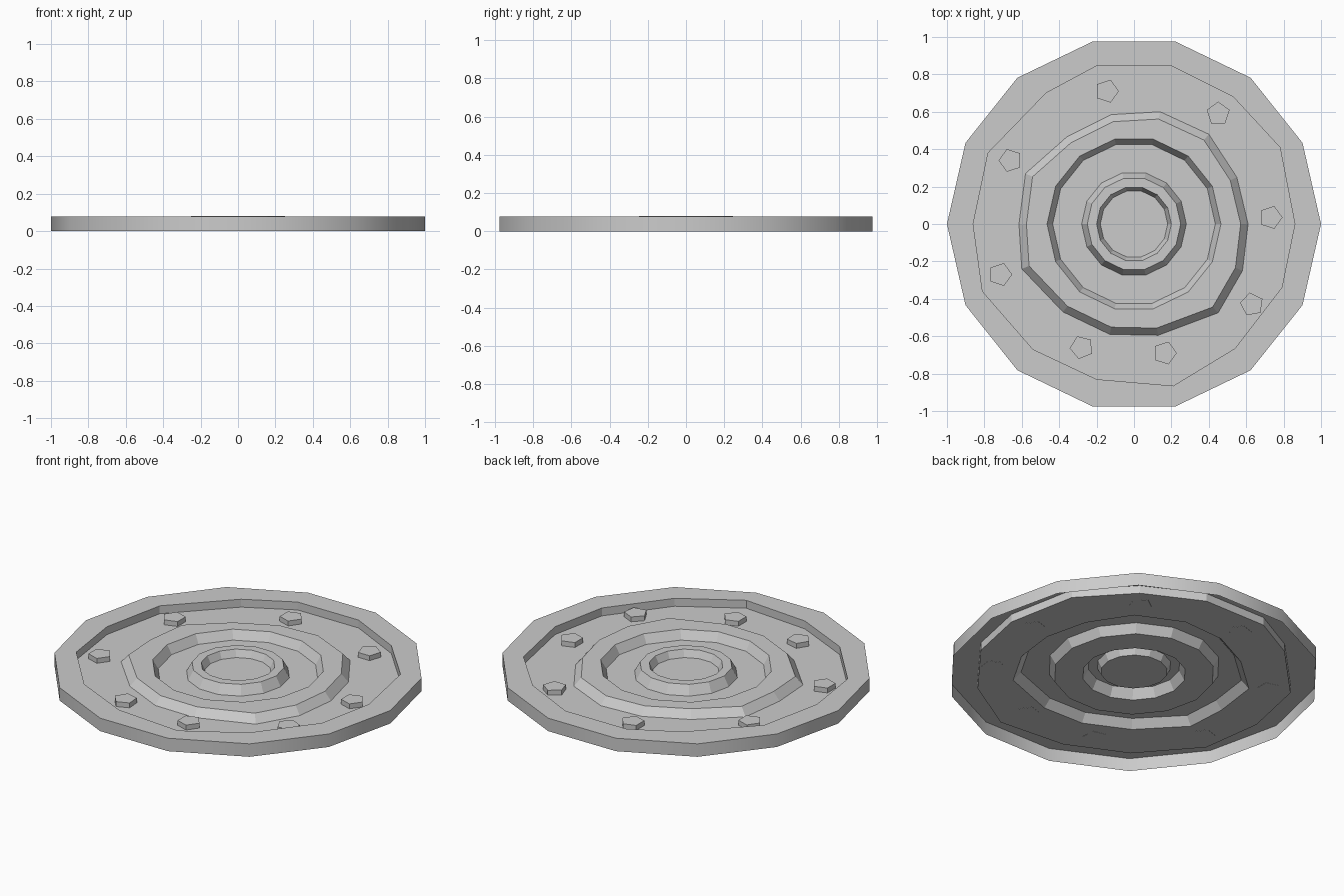
import bpy, bmesh
from math import cos, sin, pi, radians

if "Cube" in bpy.data.objects:
    bpy.data.objects.remove(bpy.data.objects["Cube"])

N = 14

def circle(r):
    return [(r * cos(2 * pi * i / N), r * sin(2 * pi * i / N)) for i in range(N)]

def scaled(pts, s):
    return [(x * s, y * s) for x, y in pts]

# hand-hammered (slightly irregular) outlines
rim_inner = [(.86, 0), (.78, .41), (.53, .68), (.20, .845), (-.20, .845), (-.47, .70), (-.78, .38),
             (-.86, 0), (-.81, -.36), (-.54, -.67), (-.20, -.83), (.21, -.865), (.54, -.665), (.79, -.34)]
ring_outer = [(.61, 0), (.55, .25), (.40, .48), (.14, .60), (-.12, .585), (-.36, .465), (-.58, .27),
              (-.615, 0), (-.60, -.24), (-.38, -.47), (-.13, -.59), (.13, -.595), (.45, -.475), (.58, -.25)]

# embossed sheet: outlines and heights from the outer edge to the centre
loops = [(circle(1.0), 0.0), (circle(1.0), .077),
         (rim_inner, .077), (rim_inner, .030),
         (ring_outer, .030), (scaled(ring_outer, .935), .076),
         (circle(.465), .076), (circle(.435), .025),
         (circle(.28), .025), (circle(.25), .081),
         (circle(.20), .081), (circle(.18), .040)]

bm = bmesh.new()
rows = [[bm.verts.new((x, y, z)) for x, y in pts] for pts, z in loops]
for k in range(len(rows) - 1):
    a, b = rows[k], rows[k + 1]
    for i in range(N):
        j = (i + 1) % N
        f = bm.faces.new((a[i], a[j], b[j], b[i]))
        f.smooth = (k == 0)          # only the outer wall is smooth
bm.faces.new(rows[-1])
for e in bm.edges:                   # crisp top edge of the wall
    if all(v in rows[1] for v in e.verts):
        e.smooth = False
mesh = bpy.data.meshes.new("embossed_disc")
bm.to_mesh(mesh)
bm.free()
bpy.context.collection.objects.link(bpy.data.objects.new("embossed_disc", mesh))

# five-sided studs: x, y, turn in degrees
studs = [(-.145, .71, 0), (.45, .59, 90), (.73, .035, 0), (.63, -.43, 100),
         (.165, -.69, 0), (-.28, -.66, 40), (-.715, -.27, 0), (-.66, .34, 180)]
for n, (x, y, turn) in enumerate(studs):
    bpy.ops.mesh.primitive_cylinder_add(vertices=5, radius=.064, depth=.03, location=(x, y, .044),
                                        rotation=(0, 0, radians(turn - 90)))
    bpy.context.object.name = f"stud_{n + 1}"
